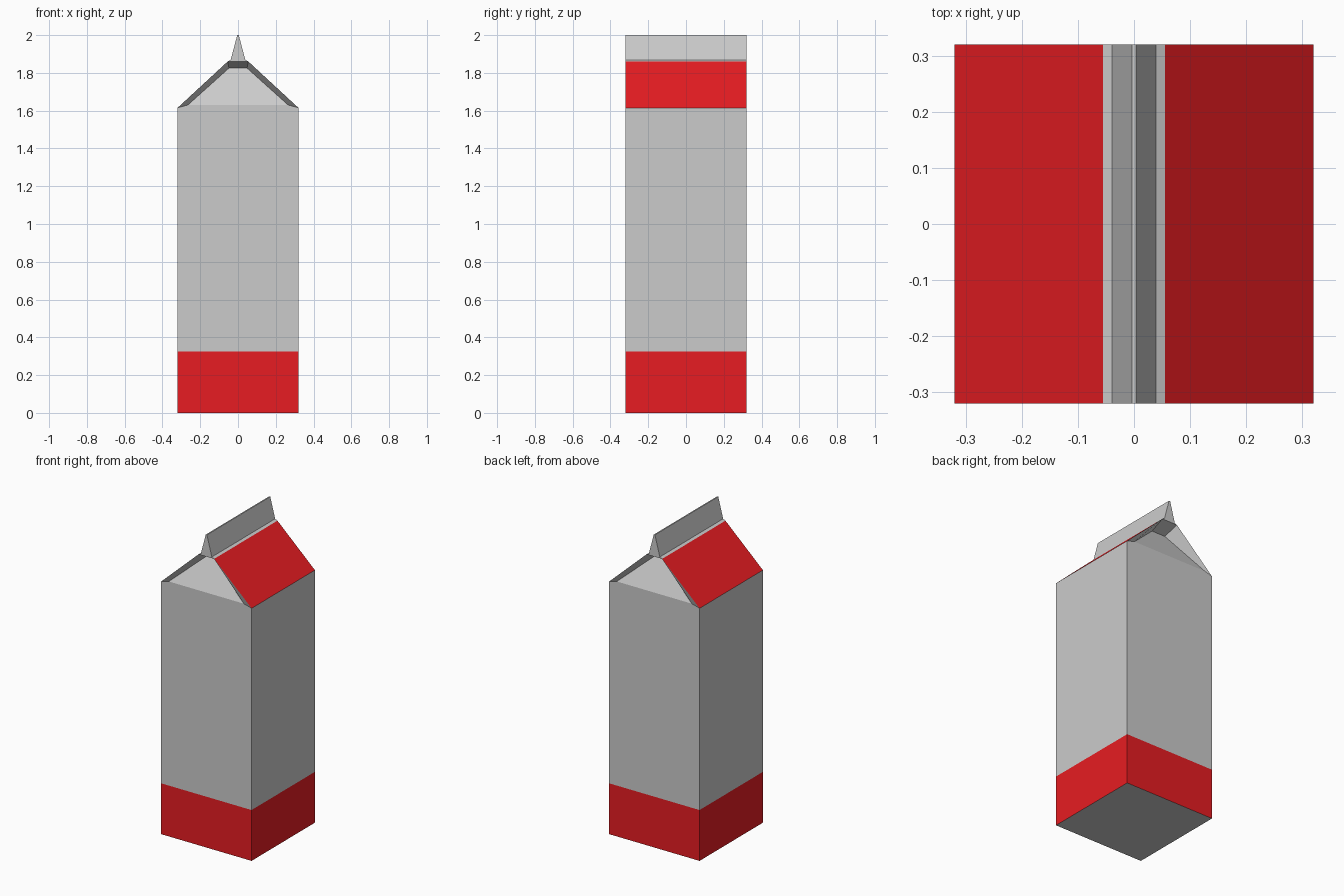
import bpy

if "Cube" in bpy.data.objects:
    bpy.data.objects.remove(bpy.data.objects["Cube"])

H = 0.32                      # half width of the carton
BAND, EAVE, RIDGE, TOP = 0.325, 1.615, 1.86, 2.0

red = bpy.data.materials.new("red_print")
red.diffuse_color = (0.8, 0.012, 0.016, 1)
red.use_nodes = True
red.node_tree.nodes["Principled BSDF"].inputs["Base Color"].default_value = red.diffuse_color


def part(name, verts, faces, mirror=None, mat=None):
    """Make a flat-faced mesh, optionally mirrored over x and/or y."""
    me = bpy.data.meshes.new(name)
    me.from_pydata(verts, [], faces)
    ob = bpy.data.objects.new(name, me)
    bpy.context.collection.objects.link(ob)
    if mat:
        me.materials.append(mat)
    if mirror:
        m = ob.modifiers.new("mirror", 'MIRROR')
        m.use_axis = ['x' in mirror, 'y' in mirror, False]
        m.merge_threshold = 0.0001
    return ob


def side(z0, z1):
    """Right-hand wall between two heights."""
    return [(H, -H, z0), (H, H, z0), (H, H, z1), (H, -H, z1)]


def front(profile):
    """Front-facing outline, mirrored in x from its right half (bottom to top)."""
    return [(x, -H, z) for x, z in profile] + [(-x, -H, z) for x, z in reversed(profile)]


# Base panel
part("base_panel", [(-H, -H, 0), (-H, H, 0), (H, H, 0), (H, -H, 0)], [(0, 1, 2, 3)])

# Red band around the bottom
part("band_sides", side(0, BAND), [(0, 1, 2, 3)], 'x', red)
part("band_front_back", front([(H, 0), (H, BAND)]), [(3, 0, 1, 2)], 'y', red)

# Plain carton walls; front and back rise slightly to the gable fold
part("wall_sides", side(BAND, EAVE), [(0, 1, 2, 3)], 'x')
part("wall_front_back", front([(H, BAND), (H, EAVE), (0.265, 1.63)]),
     [(5, 0, 1, 2, 3, 4)], 'y')

# Sloping red roof panels
part("roof_panels", [(H, -H, EAVE), (H, H, EAVE), (0.055, H, RIDGE), (0.055, -H, RIDGE)],
     [(0, 1, 2, 3)], 'x', red)

# Tucked-in gables: leaning face, side folds and the underside of the ridge
fold = [(H, -H, EAVE), (0.055, -H, RIDGE), (0.048, -0.22, 1.825), (0.265, -H, 1.63)]
part("gable_folds", fold, [(0, 1, 2, 3)], 'xy')
inner = [fold[3], fold[2], fold[1]]
part("gable_faces", inner + [(-x, y, z) for x, y, z in inner],
     [(3, 0, 1, 4), (4, 1, 2, 5)], 'y')

# Sealed top fin, one profile swept front to back
fin = front([(0.055, RIDGE), (0.039, 1.868), (0.004, TOP)])
n = len(fin)
part("top_fin", fin + [(x, H, z) for x, y, z in fin],
     [tuple(range(n)), tuple(reversed(range(n, 2 * n)))]
     + [(i, i + n, i + n + 1, i + 1) for i in range(n - 1)])
